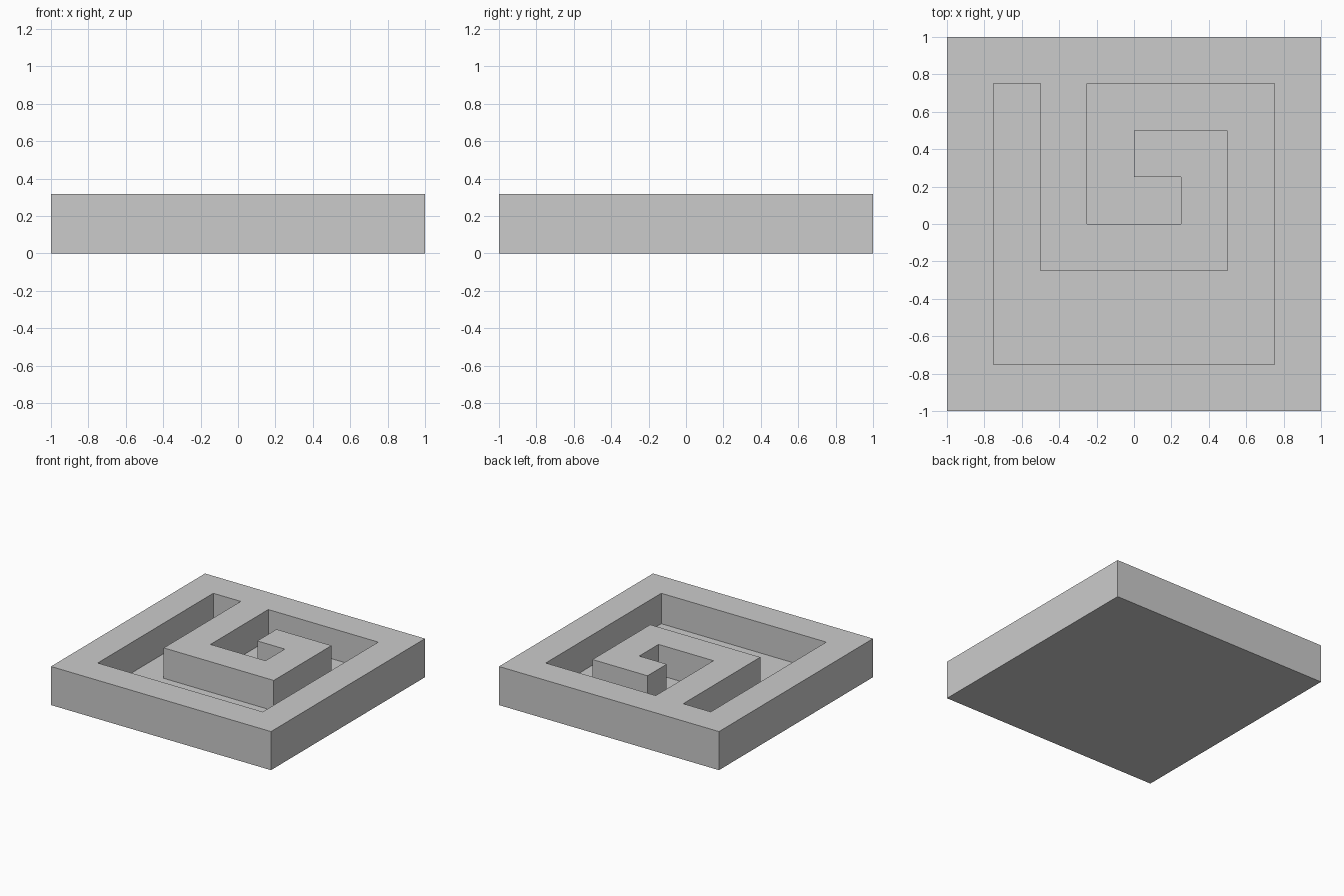
import bpy, bmesh

if "Cube" in bpy.data.objects:
    bpy.data.objects.remove(bpy.data.objects["Cube"])

HEIGHT = 0.317   # overall block height
FLOOR = 0.067    # height of the groove floor


def prism(name, outline, z0, z1):
    """Extrude a flat outline from z0 up to z1."""
    bm = bmesh.new()
    face = bm.faces.new([bm.verts.new((x, y, z0)) for x, y in outline])
    ext = bmesh.ops.extrude_face_region(bm, geom=[face])
    top = [g for g in ext["geom"] if isinstance(g, bmesh.types.BMVert)]
    bmesh.ops.translate(bm, verts=top, vec=(0, 0, z1 - z0))
    bmesh.ops.recalc_face_normals(bm, faces=bm.faces[:])
    mesh = bpy.data.meshes.new(name)
    bm.to_mesh(mesh)
    bm.free()
    obj = bpy.data.objects.new(name, mesh)
    bpy.context.collection.objects.link(obj)
    return obj


# Square block
block = prism("spiral_block", [(-1, -1), (1, -1), (1, 1), (-1, 1)], 0, HEIGHT)

# Groove outline on a quarter-unit grid, leaving the spiral wall standing
groove_cells = [(-3, 3), (-3, -3), (3, -3), (3, 3), (-1, 3), (-1, 0), (1, 0), (1, 1),
                (0, 1), (0, 2), (2, 2), (2, -1), (-2, -1), (-2, 3)]
groove = prism("groove_cutter", [(x / 4, y / 4) for x, y in groove_cells],
               FLOOR, HEIGHT + 0.2)
groove.hide_render = True

# Carve the groove, then discard the cutter
cut = block.modifiers.new("carve_groove", 'BOOLEAN')
cut.operation = 'DIFFERENCE'
cut.solver = 'EXACT'
cut.object = groove
bpy.context.view_layer.objects.active = block
bpy.ops.object.modifier_apply(modifier=cut.name)
bpy.data.objects.remove(groove, do_unlink=True)
